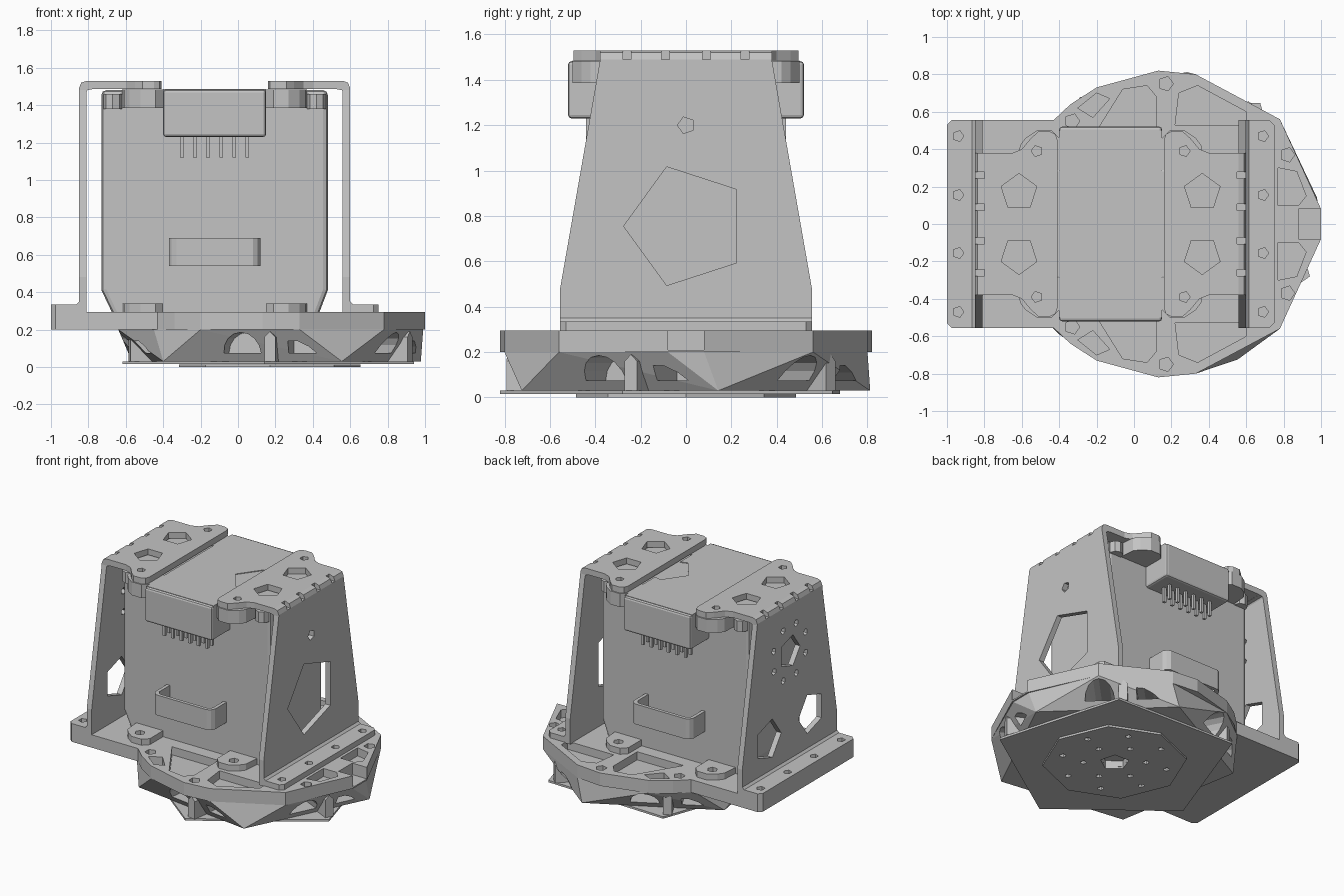
import bpy, bmesh
from math import cos, sin, pi, radians
from mathutils import Matrix

if "Cube" in bpy.data.objects:
    bpy.data.objects.remove(bpy.data.objects["Cube"])

grey = bpy.data.materials.new("plain_grey")
grey.use_nodes = True
grey.diffuse_color = (0.55, 0.55, 0.55, 1)
grey.node_tree.nodes["Principled BSDF"].inputs["Base Color"].default_value = (0.55, 0.55, 0.55, 1)

CX = 0.17   # centre of the round base


def add(name, bm):
    bmesh.ops.recalc_face_normals(bm, faces=bm.faces)
    me = bpy.data.meshes.new(name)
    bm.to_mesh(me)
    bm.free()
    me.materials.append(grey)
    ob = bpy.data.objects.new(name, me)
    bpy.context.collection.objects.link(ob)
    return ob


def prism(name, polys, axis, lo, hi, mat=Matrix()):
    """Extrude one or more outlines along an axis."""
    place = {"x": lambda u, v, w: (w, u, v), "y": lambda u, v, w: (u, w, v),
             "z": lambda u, v, w: (u, v, w)}[axis]
    bm = bmesh.new()
    for pts in polys:
        rings = [[bm.verts.new(mat @ Matrix.Translation(place(u, v, w)).translation)
                  for u, v in pts] for w in (lo, hi)]
        bm.faces.new(rings[0])
        bm.faces.new(rings[1])
        for i in range(len(pts)):
            j = (i + 1) % len(pts)
            bm.faces.new((rings[0][i], rings[0][j], rings[1][j], rings[1][i]))
    return add(name, bm)


def bake(ob):
    dg = bpy.context.evaluated_depsgraph_get()
    me = bpy.data.meshes.new_from_object(ob.evaluated_get(dg))
    ob.modifiers.clear()
    ob.data = me


def boolean(ob, tool, op="DIFFERENCE"):
    m = ob.modifiers.new("cut", "BOOLEAN")
    m.operation, m.solver, m.object = op, "EXACT", tool
    bake(ob)
    bpy.data.objects.remove(tool)


def cut(ob, polys, axis, lo, hi, mat=Matrix()):
    boolean(ob, prism("cutter", polys, axis, lo, hi, mat))


def bevel(ob, width, segments=2):
    m = ob.modifiers.new("bevel", "BEVEL")
    m.width, m.segments, m.limit_method = width, segments, "ANGLE"
    bake(ob)


def ngon(x, y, r, n=5, a=0):
    return [(x + r * cos(radians(a) + 2 * pi * i / n),
             y + r * sin(radians(a) + 2 * pi * i / n)) for i in range(n)]


def rect(x0, x1, y0, y1):
    return [(x0, y0), (x1, y0), (x1, y1), (x0, y1)]


def mirrored(half):
    """Close a half outline by mirroring its second coordinate."""
    return half + [(u, -v) for u, v in reversed(half)]


def both(polys):
    return polys + [[(u, -v) for u, v in p] for p in polys]


# base plate with tab, pockets, notch and screw holes
base = prism("base_plate", [mirrored([
    (-1, 0.53), (-0.975, 0.555), (-0.43, 0.555), (-0.34, 0.64), (-0.2, 0.73), (0.13, 0.82),
    (0.33, 0.8), (0.78, 0.56), (1, 0.08)])], "z", 0.2, 0.295)
cut(base, both([
    [(-0.3, 0.62), (-0.22, 0.57), (-0.13, 0.67), (-0.2, 0.7)],
    [(-0.26, 0.4), (0.12, 0.4), (0.12, 0.68), (0.07, 0.74), (-0.06, 0.72)],
    [(0.22, 0.53), (0.6, 0.53), (0.6, 0.6), (0.34, 0.74), (0.24, 0.7)],
    [(0.77, 0.1), (0.88, 0.1), (0.92, 0.15), (0.87, 0.28), (0.77, 0.3)]]),
    "z", 0.235, 0.4)
cut(base, both([ngon(0.17, 0.75, 0.04), ngon(-0.33, 0.55, 0.04),
                ngon(0.82, 0.37, 0.04)]) + [rect(0.88, 1.1, -0.08, 0.08)], "z", 0.21, 0.4)

# faceted skirt: round outline narrowing to five points, with arched windows
bm = bmesh.new()
rim = mirrored([(-0.64, 0.2), (-0.45, 0.54), (-0.2, 0.73), (0.33, 0.8), (0.78, 0.56),
                (0.99, 0.08)])
for ring, z in ((ngon(CX, 0, 0.82, 5, 10), 0.03), (rim, 0.2)):
    for x, y in ring:
        bm.verts.new((x, y, z))
bmesh.ops.convex_hull(bm, input=bm.verts)
bmesh.ops.dissolve_limit(bm, angle_limit=0.01, verts=bm.verts, edges=bm.edges)
skirt = add("skirt", bm)
arch = [(-0.05 + 0.1 * cos(pi * i / 8), 0.075 + 0.11 * sin(pi * i / 8)) for i in range(9)]
side_arch = [(0.2, 0.075), (0.35, 0.075), (0.31, 0.11), (0.25, 0.14), (0.2, 0.14)]
for k in range(5):
    turn = Matrix.Translation((CX, 0, 0)) @ Matrix.Rotation(radians(46 + 72 * k), 4, "Z")
    cut(skirt, [arch, side_arch], "x", 0.5, 1, turn)
    prism("skirt_post", [[(0.08, 0.03), (0.14, 0.03), (0.14, 0.16), (0.11, 0.19), (0.08, 0.16)]],
          "x", 0.6, 0.78, turn)

# bottom plates with bolt circles
bolts = [ngon(CX, 0, 0.1, 5, 52)]
for count, ring in ((8, 0.36), (6, 0.21)):
    bolts += [ngon(x, y, 0.022) for x, y in ngon(CX, 0, ring, count, 20)]
plate = prism("bottom_plate", [ngon(CX, 0, 0.82, 5, 52)], "z", 0.015, 0.03)
disc = prism("bottom_disc", [ngon(CX, 0, 0.485, 8)], "z", 0, 0.0145)
for part in (plate, disc, skirt):
    cut(part, bolts, "z", -0.05, 0.06)

# main body, narrowing at the bottom
body = prism("body", [[(-0.63, 0.2), (0.4, 0.2), (0.48, 0.41), (0.48, 1.48), (-0.73, 1.48),
                       (-0.73, 0.41)]], "y", -0.305, 0.305)
bevel(body, 0.025)

# top cover with a shallow five-sided recess
cover = prism("top_cover", [rect(-0.4, 0.15, -0.5, 0.5)], "z", 1.42, 1.485)
cut(cover, [ngon(0.15, 0, 0.17, 5, 180)], "z", 1.46, 1.6)

# connectors, pins and handles on front and back
for s, end in ((-1, "front"), (1, "back")):
    block = prism(end + "_connector", [rect(-0.4, 0.15, 1.23, 1.482)], "y",
                  min(s * 0.28, s * 0.52), max(s * 0.28, s * 0.52))
    bevel(block, 0.015)
    for row in (0.375, 0.43):
        prism(end + "_pins", [rect(x - 0.01, x + 0.01, 1.12, 1.24) for x in
                              [-0.3 + 0.07 * i for i in range(6)]], "y",
              s * row - 0.01, s * row + 0.01)
    u = [(-0.37, 0.29), (-0.37, 0.44), (-0.355, 0.465), (-0.33, 0.48), (0.08, 0.48),
         (0.105, 0.465), (0.12, 0.44), (0.12, 0.29), (0.095, 0.29), (0.095, 0.43),
         (0.07, 0.455), (-0.32, 0.455), (-0.345, 0.43), (-0.345, 0.29)]
    prism(end + "_handle", [[(x, s * y) for x, y in u]], "z", 0.54, 0.69)

# side brackets: folded panel with foot, plus perforated top plate
fold = [(0.15, 0.29), (0.15, 0.335), (0.015, 0.335), (0, 0.35), (0, 1.49), (-0.012, 1.52),
        (-0.04, 1.53), (-0.07, 1.53), (-0.07, 1.485), (-0.045, 1.48), (-0.04, 1.47),
        (-0.04, 0.29)]
taper = [(0.555, 0.2), (0.555, 0.48), (0.38, 1.48), (0.38, 1.6)]
taper += [(-y, z) for y, z in reversed(taper)]
ear = [(-0.07, 0.38), (-0.2, 0.38), (-0.25, 0.4), (-0.3, 0.46), (-0.34, 0.495),
       (-0.4, 0.495), (-0.43, 0.48), (-0.44, 0.45)]
lug = [(-0.23, 0.29), (-0.24, 0.42), (-0.27, 0.46), (-0.33, 0.5), (-0.41, 0.5),
       (-0.45, 0.46), (-0.45, 0.29)]
right_holes = [ngon(0, 0.755, 0.275, 5, 180), ngon(0, 1.2, 0.038, 5, 180)]
left_holes = [ngon(0, 1.14, 0.12, 5, 180), ngon(0.25, 0.58, 0.15, 5, 180),
              ngon(-0.25, 0.6, 0.15, 5, 0)]
left_holes += [ngon(y, z, 0.025) for y, z in ngon(0, 1.14, 0.2, 8, 22)]

for s, xo, side, holes in ((1, 0.6, "left", right_holes), (-1, -0.85, "right", left_holes)):
    def out(pts):
        return [(xo + s * t, v) for t, v in pts]
    panel = prism(side + "_bracket_panel", [out(fold)], "y", -0.555, 0.555)
    boolean(panel, prism("trim", [taper], "x", -1.2, 1.2), "INTERSECT")
    cut(panel, holes, "x", xo - 0.1, xo + 0.1)
    feet = [(0.09, y) for y in (-0.47, -0.155, 0.155, 0.47)]
    cut(panel, [ngon(x, y, 0.03) for x, y in out(feet)], "z", 0.25, 0.4)
    cut(panel, [out(rect(-0.05, 0.02, y - 0.018, y + 0.018))
                for y in (-0.26, -0.09, 0.09, 0.26)], "z", 1.49, 1.6)
    # round the outer foot corners
    cut(panel, both([out([(0.12, 0.56), (0.155, 0.525), (0.155, 0.56)])]), "z", 0.25, 0.4)
    top = prism(side + "_bracket_top", [out(mirrored(ear))], "z", 1.486, 1.53)
    grips = [out(ngon(-0.235, 0.17, 0.1, 5, 90)), out(ngon(-0.33, 0.39, 0.03))]
    cut(top, both(grips), "z", 1.4, 1.6)

    # lugs under the bracket ears and matching pads on the base
    prism(side + "_upper_lugs", both([out(lug)]), "z", 1.385, 1.484)
    pads = prism(side + "_base_pads", both([out(lug)]), "z", 0.28, 0.34)
    cut(pads, both([out(ngon(-0.34, 0.42, 0.035, 6))]), "z", 0.31, 0.4)
    prism(side + "_corner_posts", both([out(ngon(-0.18, 0.31, 0.05, 8))]), "z", 1.38, 1.46)
